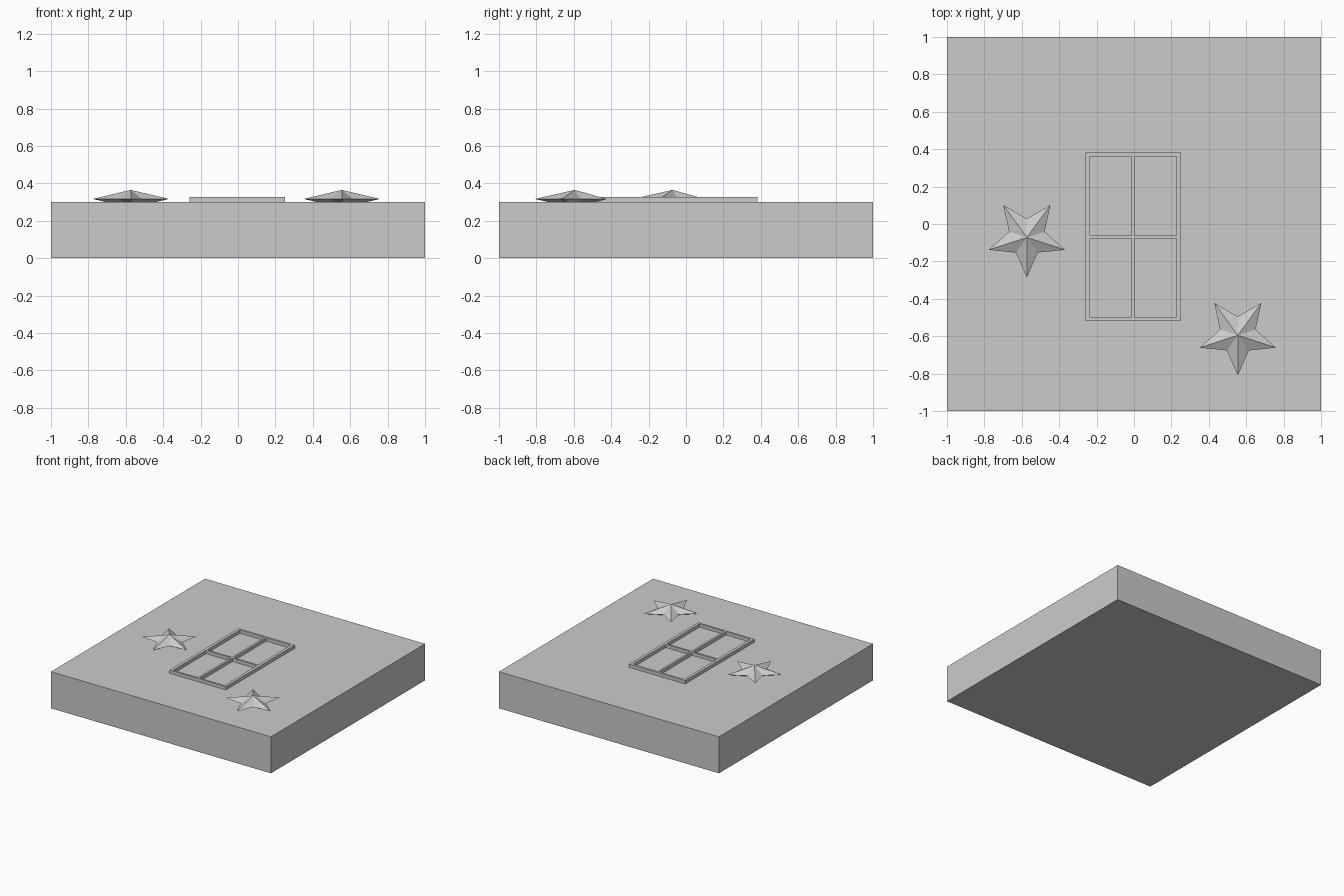
import bpy, bmesh, math

if "Cube" in bpy.data.objects:
    bpy.data.objects.remove(bpy.data.objects["Cube"], do_unlink=True)

GREY = (0.6, 0.6, 0.6, 1)
grey = bpy.data.materials.new("plain grey")
grey.use_nodes = True
grey.diffuse_color = GREY
grey.node_tree.nodes["Principled BSDF"].inputs["Base Color"].default_value = GREY


def add_object(name, bm):
    bmesh.ops.recalc_face_normals(bm, faces=bm.faces)
    mesh = bpy.data.meshes.new(name)
    bm.to_mesh(mesh)
    bm.free()
    mesh.materials.append(grey)
    obj = bpy.data.objects.new(name, mesh)
    bpy.context.collection.objects.link(obj)
    return obj


def box(name, low, high):
    bm = bmesh.new()
    bmesh.ops.create_cube(bm, size=1)
    for v in bm.verts:
        v.co = [(a + b) / 2 + c * (b - a) for a, b, c in zip(low, high, v.co)]
    return add_object(name, bm)


def star(name, x, y, z=0.317, outer=0.214, inner=0.1, rise=0.048):
    # Five-pointed star with a raised centre on both sides, one point to the front
    bm = bmesh.new()
    rim = []
    for i in range(10):
        r = inner if i % 2 else outer
        a = -math.pi / 2 + i * math.pi / 5
        rim.append(bm.verts.new((x + r * math.cos(a), y + r * math.sin(a), z)))
    for h in (rise, -rise):
        tip = bm.verts.new((x, y, z + h))
        for i in range(10):
            bm.faces.new((rim[i], rim[(i + 1) % 10], tip))
    return add_object(name, bm)


def window_frame(name, xs, ys, bottom, top):
    # Grid of bars: every odd pair of cells is an opening
    bm = bmesh.new()
    grid = [[bm.verts.new((x, y, bottom)) for y in ys] for x in xs]
    for i in range(len(xs) - 1):
        for j in range(len(ys) - 1):
            if not (i % 2 and j % 2):
                bm.faces.new((grid[i][j], grid[i + 1][j],
                              grid[i + 1][j + 1], grid[i][j + 1]))
    raised = bmesh.ops.extrude_face_region(bm, geom=bm.faces[:], use_keep_orig=True)
    for v in raised["geom"]:
        if isinstance(v, bmesh.types.BMVert):
            v.co.z = top
    # Merge the flat bar pieces so no seams show
    bmesh.ops.dissolve_limit(bm, angle_limit=0.01, verts=bm.verts[:], edges=bm.edges[:])
    return add_object(name, bm)


box("base_slab", (-1, -1, 0), (1, 1, 0.3))
window_frame("window_frame",
             (-0.26, -0.236, -0.013, 0.004, 0.227, 0.251),
             (-0.516, -0.5, -0.077, -0.061, 0.362, 0.381), 0.298, 0.327)
star("right_star", -0.573, -0.072)
star("left_star", 0.555, -0.595)
